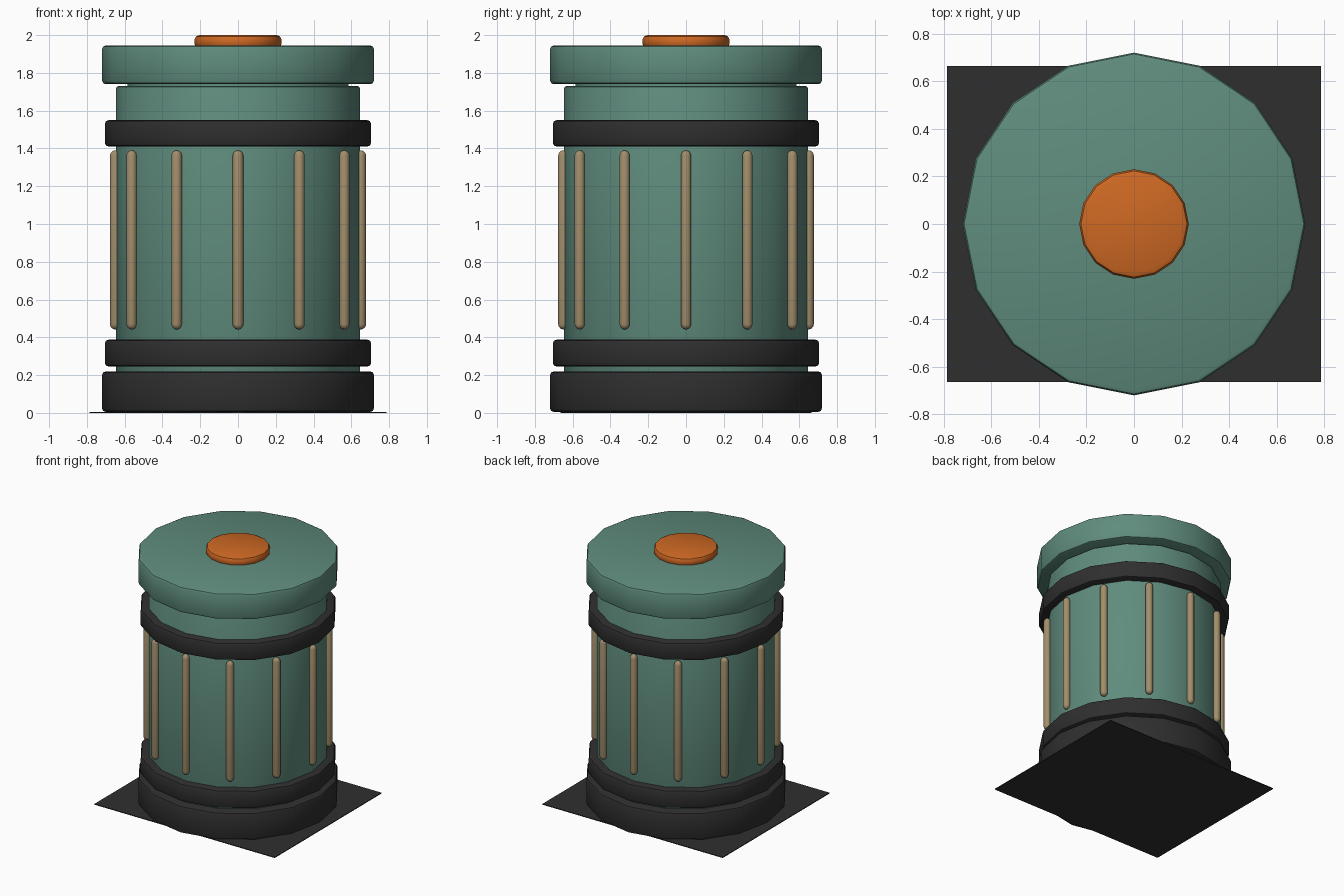
import bpy, bmesh, math

if "Cube" in bpy.data.objects:
    bpy.data.objects.remove(bpy.data.objects["Cube"])


def material(name, rgb):
    m = bpy.data.materials.new(name)
    m.diffuse_color = (*rgb, 1)
    m.use_nodes = True
    m.node_tree.nodes["Principled BSDF"].inputs["Base Color"].default_value = m.diffuse_color
    return m


GREEN = material("muted green", (0.115, 0.262, 0.205))
BLACK = material("charcoal", (0.028, 0.028, 0.028))
ORANGE = material("orange", (0.62, 0.14, 0.017))
TAN = material("tan", (0.36, 0.27, 0.15))


def lathe(name, profile, mat, sides=16, centre=(0, 0), limit=40):
    """Closed solid of revolution from (radius, height) points, bottom to top."""
    bm = bmesh.new()
    rings = []
    for r, z in profile:
        rings.append([bm.verts.new((r * math.cos(2 * math.pi * i / sides),
                                    r * math.sin(2 * math.pi * i / sides), z))
                      for i in range(sides)])
    for low, high in zip(rings, rings[1:]):
        for i in range(sides):
            j = (i + 1) % sides
            bm.faces.new((low[i], low[j], high[j], high[i]))
    bm.faces.new(rings[0][::-1])
    bm.faces.new(rings[-1])
    mesh = bpy.data.meshes.new(name)
    bm.to_mesh(mesh)
    bm.free()
    mesh.materials.append(mat)
    obj = bpy.data.objects.new(name, mesh)
    bpy.context.collection.objects.link(obj)
    obj.location = (*centre, 0)
    bpy.ops.object.select_all(action='DESELECT')
    obj.select_set(True)
    bpy.context.view_layer.objects.active = obj
    bpy.ops.object.shade_smooth_by_angle(angle=math.radians(limit))
    return obj


def drum(name, r, z0, z1, mat, b=0.02):
    """Sixteen-sided drum with rounded rims."""
    c = b * 0.3
    return lathe(name, [(r - b, z0), (r - c, z0 + c), (r, z0 + b),
                        (r, z1 - b), (r - c, z1 - c), (r - b, z1)], mat)


# Main can and its stacked rings
drum("base", 0.72, 0.005, 0.22, BLACK)
drum("body", 0.645, 0.15, 1.73, GREEN, 0.012)
drum("lower_band", 0.705, 0.245, 0.388, BLACK)
drum("upper_band", 0.705, 1.41, 1.55, BLACK)
drum("neck", 0.585, 1.70, 1.76, GREEN, 0.005)
drum("lid", 0.72, 1.74, 1.945, GREEN)
drum("lid_button", 0.23, 1.93, 2.0, ORANGE, 0.024)

# Twelve round-ended ribs around the body
R, Z0, Z1 = 0.028, 0.442, 1.39
arc = [math.radians(a) for a in (8, 35, 62, 90)]
rib = [(R * math.sin(a), Z0 + R - R * math.cos(a)) for a in arc]
rib += [(R * math.sin(a), Z1 - R + R * math.cos(a)) for a in reversed(arc)]
for k in range(12):
    a = math.radians(30 * k)
    lathe(f"rib_{k + 1}", rib, TAN, 10,
          (0.65 * math.cos(a), 0.65 * math.sin(a)), 50)

# Thin ground plate under the base
bpy.ops.mesh.primitive_cube_add(size=1, location=(0, 0, 0.003))
plate = bpy.context.object
plate.name = "ground_plate"
plate.scale = (1.57, 1.33, 0.006)
plate.data.materials.append(BLACK)
